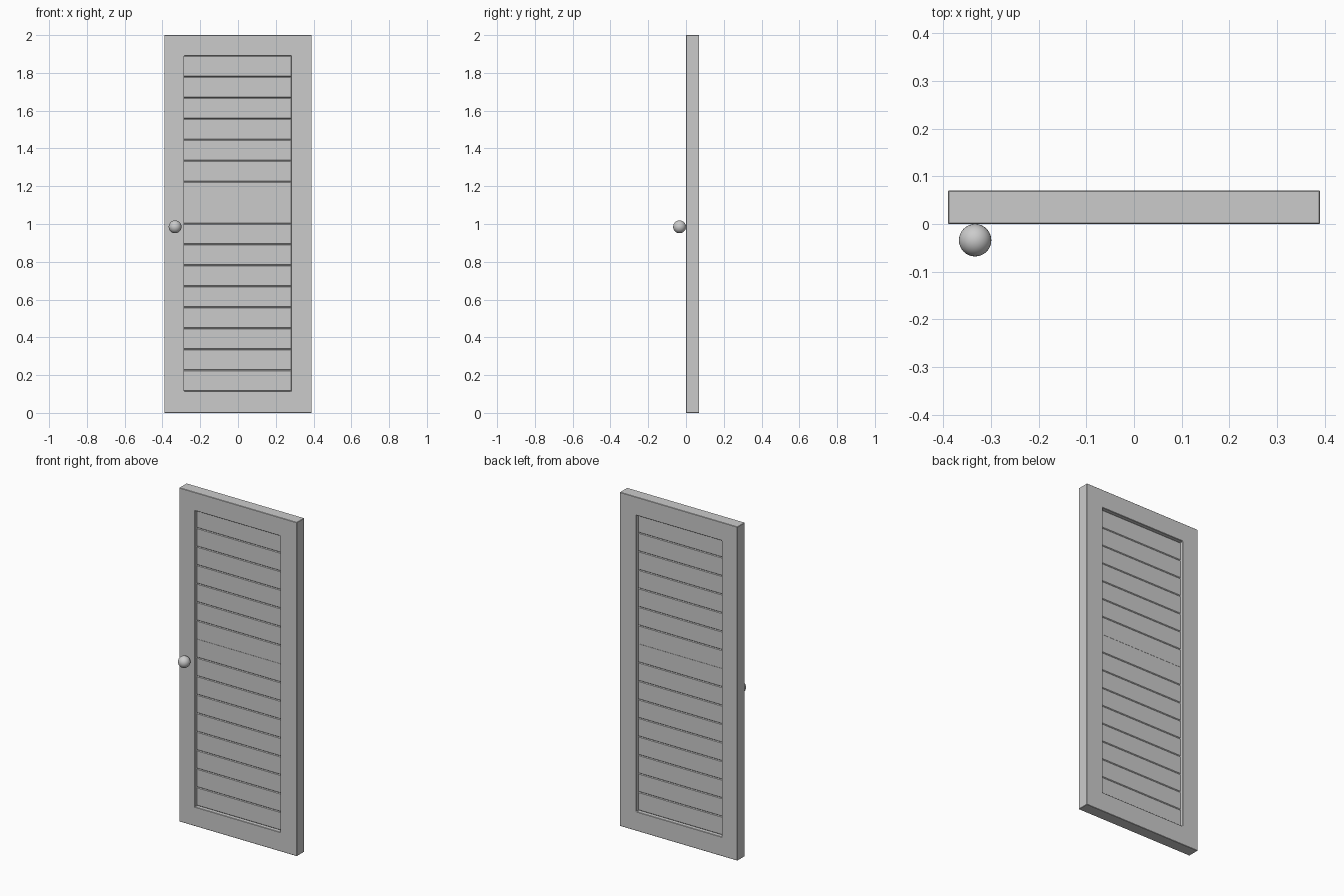
import bpy, bmesh
from mathutils import Vector

default = bpy.data.objects.get("Cube")
if default:
    bpy.data.objects.remove(default, do_unlink=True)

grey = bpy.data.materials.new("plain grey")
grey.use_nodes = True
colour = (0.6, 0.6, 0.6, 1)
grey.diffuse_color = colour
grey.node_tree.nodes["Principled BSDF"].inputs["Base Color"].default_value = colour

HALF_W, HEIGHT, DEPTH = 0.39, 2.0, 0.07
LEFT, RIGHT, BOTTOM, TOP = -0.285, 0.28, 0.115, 1.89
RECESS = 0.02
SLATS = 16


def add_object(name, bm):
    bmesh.ops.recalc_face_normals(bm, faces=bm.faces)
    mesh = bpy.data.meshes.new(name)
    bm.to_mesh(mesh)
    bm.free()
    mesh.materials.append(grey)
    obj = bpy.data.objects.new(name, mesh)
    bpy.context.collection.objects.link(obj)
    return obj


def prism(name, profile, x0, x1):
    """Extrude a (y, z) profile along x."""
    bm = bmesh.new()
    face = bm.faces.new([bm.verts.new((x0, y, z)) for y, z in profile])
    ends = bmesh.ops.extrude_face_region(bm, geom=[face])["geom"]
    verts = [v for v in ends if isinstance(v, bmesh.types.BMVert)]
    bmesh.ops.translate(bm, verts=verts, vec=(x1 - x0, 0, 0))
    return add_object(name, bm)


# Door frame: mitred ring with an opening for the slats
bm = bmesh.new()


def loop(x0, x1, z0, z1, y):
    return [bm.verts.new((x, y, z)) for x, z in ((x0, z0), (x1, z0), (x1, z1), (x0, z1))]


rings = [loop(-HALF_W, HALF_W, 0, HEIGHT, 0), loop(LEFT, RIGHT, BOTTOM, TOP, 0),
         loop(LEFT, RIGHT, BOTTOM, TOP, DEPTH), loop(-HALF_W, HALF_W, 0, HEIGHT, DEPTH)]
for a, b in zip(rings, rings[1:] + rings[:1]):
    for i in range(4):
        j = (i + 1) % 4
        bm.faces.new((a[i], a[j], b[j], b[i]))
frame = add_object("door_frame", bm)
bevel = frame.modifiers.new("soft edges", "BEVEL")
bevel.width = 0.002
bevel.segments = 1
bevel.limit_method = "ANGLE"

# Slats: flat boards with chamfered long edges, the middle joint nearly closed
pitch = (TOP - BOTTOM) / SLATS
y0, y1 = RECESS, DEPTH - RECESS
for n in range(SLATS):
    z0 = BOTTOM + n * pitch
    z1 = z0 + pitch
    low = 0.0005 if n == 9 else 0.004
    high = 0.0005 if n == 8 else 0.004
    profile = [(y0 + low, z0), (y1 - low, z0), (y1, z0 + low), (y1, z1 - high),
               (y1 - high, z1), (y0 + high, z1), (y0, z1 - high), (y0, z0 + low)]
    prism(f"slat_{n + 1}", profile, LEFT, RIGHT)

# Round knob on the front
bm = bmesh.new()
bmesh.ops.create_uvsphere(bm, u_segments=32, v_segments=16, radius=0.034)
bmesh.ops.translate(bm, verts=bm.verts, vec=Vector((-0.333, -0.034, 0.985)))
for f in bm.faces:
    f.smooth = True
add_object("knob", bm)
